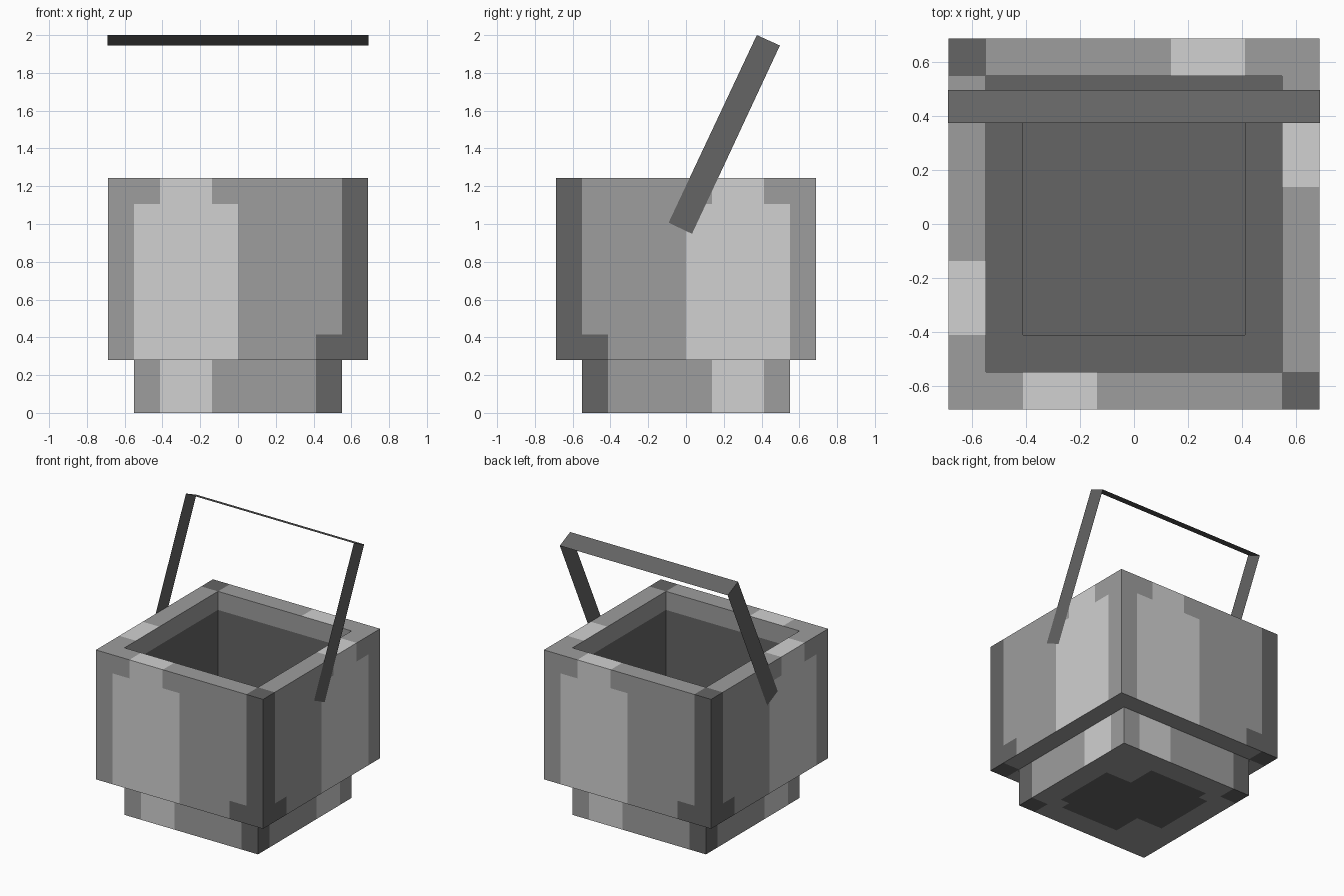
import bpy, bmesh
from mathutils import Vector

default = bpy.data.objects.get("Cube")
if default:
    bpy.data.objects.remove(default, do_unlink=True)


def make_material(name, v):
    m = bpy.data.materials.new(name)
    m.use_nodes = True
    col = (v, v, v, 1.0)
    m.diffuse_color = col
    bsdf = next(n for n in m.node_tree.nodes if n.type == 'BSDF_PRINCIPLED')
    bsdf.inputs["Base Color"].default_value = col
    return m


MATS = [make_material("light grey", 0.637),
        make_material("mid grey", 0.337),
        make_material("dark grey", 0.128)]
LIGHT, MID, DARK = 0, 1, 2

# Sizes, stepping by one wall thickness
OUT, WALL, INNER, SPOT = 0.688, 0.55, 0.413, 0.138
TOP, STEP, FLOOR = 1.243, 0.28, 0.138


def finish(bm, name):
    me = bpy.data.meshes.new(name)
    bm.to_mesh(me)
    bm.free()
    for m in MATS:
        me.materials.append(m)
    ob = bpy.data.objects.new(name, me)
    bpy.context.scene.collection.objects.link(ob)
    return ob


def square_shell(profile, closed):
    """Sweep (half width, height) points around a square; cap the ends if open."""
    bm = bmesh.new()
    loops = [[bm.verts.new((sx * r, sy * r, z))
              for sx, sy in ((-1, -1), (1, -1), (1, 1), (-1, 1))]
             for r, z in profile]
    pairs = list(zip(loops, loops[1:]))
    if closed:
        pairs.append((loops[-1], loops[0]))
    else:
        bm.faces.new(loops[0])
        bm.faces.new(loops[-1])
    for a, b in pairs:
        for i in range(4):
            j = (i + 1) % 4
            bm.faces.new((a[i], a[j], b[j], b[i]))
    bmesh.ops.recalc_face_normals(bm, faces=bm.faces)
    return bm


def cut(bm, axis, positions):
    normal = Vector((0, 0, 0))
    normal[axis] = 1
    for p in positions:
        bmesh.ops.bisect_plane(bm, geom=bm.verts[:] + bm.edges[:] + bm.faces[:],
                               dist=1e-5, plane_co=normal * p, plane_no=normal)


def paint(bm, rule):
    bm.normal_update()
    for f in bm.faces:
        f.material_index = rule(f.calc_center_median(), f.normal)


def along(c):
    """Position along a side, growing towards the nearest dark corner."""
    if abs(c.y) > abs(c.x):
        return c.x if c.y < 0 else -c.x
    return -c.y if c.x > 0 else c.y


def dark_corner(c, limit):
    return min(abs(c.x), abs(c.y)) > limit and c.x * c.y < 0


def body_rule(c, n):
    u = along(c)
    if abs(n.z) > 0.5:                                    # rim and underside
        if dark_corner(c, WALL):
            return DARK
        return LIGHT if n.z > 0 and -INNER < u < -SPOT else MID
    if max(abs(c.x), abs(c.y)) < WALL + 0.01:             # inside walls
        return MID if c.z > 1.1 else DARK
    if u > WALL or (u > INNER and c.z < 0.415):           # dark edge with foot
        return DARK
    if -INNER < u < -SPOT or (-WALL < u < 0 and c.z < 1.105):
        return LIGHT
    return MID


def base_rule(c, n):
    if n.z < -0.5:                                        # underside patch
        if dark_corner(c, INNER):
            return DARK
        lo, hi = sorted((abs(c.x), abs(c.y)))
        notch = 0.17 if c.x * c.y > 0 else 0.31
        return DARK if hi < 0.385 and lo < notch else MID
    if n.z > 0.5 or max(abs(c.x), abs(c.y)) < WALL - 0.01:
        return DARK                                       # floor and inside
    u = along(c)
    if u > INNER:
        return DARK
    return LIGHT if -INNER < u < -SPOT else MID


# Bucket body: a square tube with painted sides
GRID = [s * v for v in (WALL, INNER, SPOT) for s in (-1, 1)] + [0]
bm = square_shell([(WALL, STEP), (OUT, STEP), (OUT, TOP), (WALL, TOP)], True)
cut(bm, 0, GRID)
cut(bm, 1, GRID)
cut(bm, 2, [0.415, 1.105])
paint(bm, body_rule)
finish(bm, "bucket_body")

# Bucket base: a narrower tray with a sunken floor
bm = square_shell([(WALL, 0), (WALL, STEP), (INNER, STEP), (INNER, FLOOR)], False)
BASE_GRID = [s * v for v in (INNER, 0.385, 0.31, 0.17, SPOT) for s in (-1, 1)]
cut(bm, 0, BASE_GRID)
cut(bm, 1, BASE_GRID)
paint(bm, base_rule)
finish(bm, "bucket_base")

# Handle: a thin flat strap bent over the bucket and tilted back
bm = bmesh.new()
X = OUT + 0.003
path = [(-X, 0), (-X, 1), (X, 1), (X, 0)]
ends = [((-0.092, 1.007), (0.032, 0.948)), ((0.375, 2.0), (0.497, 1.945))]
strip = [[bm.verts.new((x, y, z)) for y, z in ends[k]] for x, k in path]
for a, b in zip(strip, strip[1:]):
    bm.faces.new((a[0], a[1], b[1], b[0]))
paint(bm, lambda c, n: DARK)
finish(bm, "handle")
